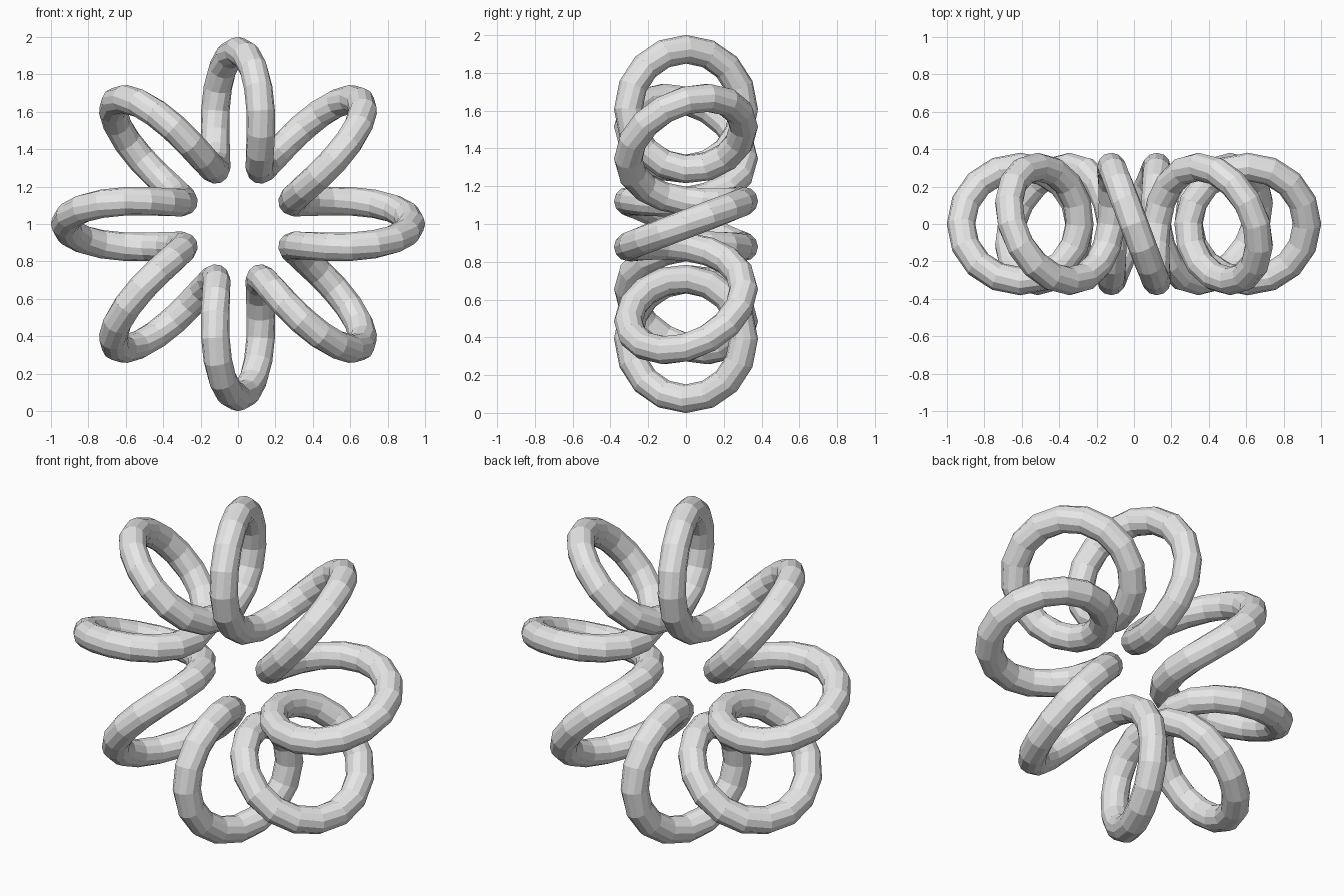
import bpy
import bmesh
from math import sin, cos, pi
from mathutils import Vector

cube = bpy.data.objects.get("Cube")
if cube:
    bpy.data.objects.remove(cube, do_unlink=True)

TURNS = 8           # coils around the ring
STEPS = 16          # straight segments per coil
SIDES = 12          # sides of the tube
RING, COIL, TUBE = 0.62, 0.305, 0.076
CENTRE = Vector((0, 0, 1))


def coil_point(i):
    """Point i on the closed path winding around an upright ring."""
    phi = 2 * pi * i / STEPS
    theta = phi / TURNS
    radius = RING + COIL * cos(phi)
    return CENTRE + Vector((radius * cos(theta), COIL * sin(phi), radius * sin(theta)))


def outward(i):
    """Direction from the ring's core to path point i."""
    theta = 2 * pi * i / (STEPS * TURNS)
    core = CENTRE + RING * Vector((cos(theta), 0, sin(theta)))
    return (coil_point(i) - core).normalized()


# Sweep a round section along the path
bm = bmesh.new()
count = TURNS * STEPS
rings = []
for i in range(count):
    tangent = (coil_point(i + 1) - coil_point(i - 1)).normalized()
    normal = outward(i)
    normal = (normal - tangent * normal.dot(tangent)).normalized()
    side = tangent.cross(normal)
    angles = [2 * pi * k / SIDES for k in range(SIDES)]
    rings.append([bm.verts.new(coil_point(i) + TUBE * (normal * cos(a) + side * sin(a)))
                  for a in angles])

for i in range(count):
    here, ahead = rings[i], rings[(i + 1) % count]
    for k in range(SIDES):
        n = (k + 1) % SIDES
        bm.faces.new((here[k], here[n], ahead[n], ahead[k]))
bmesh.ops.recalc_face_normals(bm, faces=bm.faces)

mesh = bpy.data.meshes.new("coiled_ring")
bm.to_mesh(mesh)
bm.free()
coil = bpy.data.objects.new("coiled_ring", mesh)
bpy.context.collection.objects.link(coil)

# Plain grey material
grey = bpy.data.materials.new("light_grey")
grey.use_nodes = True
colour = (0.8, 0.8, 0.8, 1)
grey.diffuse_color = colour
grey.node_tree.nodes["Principled BSDF"].inputs["Base Color"].default_value = colour
mesh.materials.append(grey)
